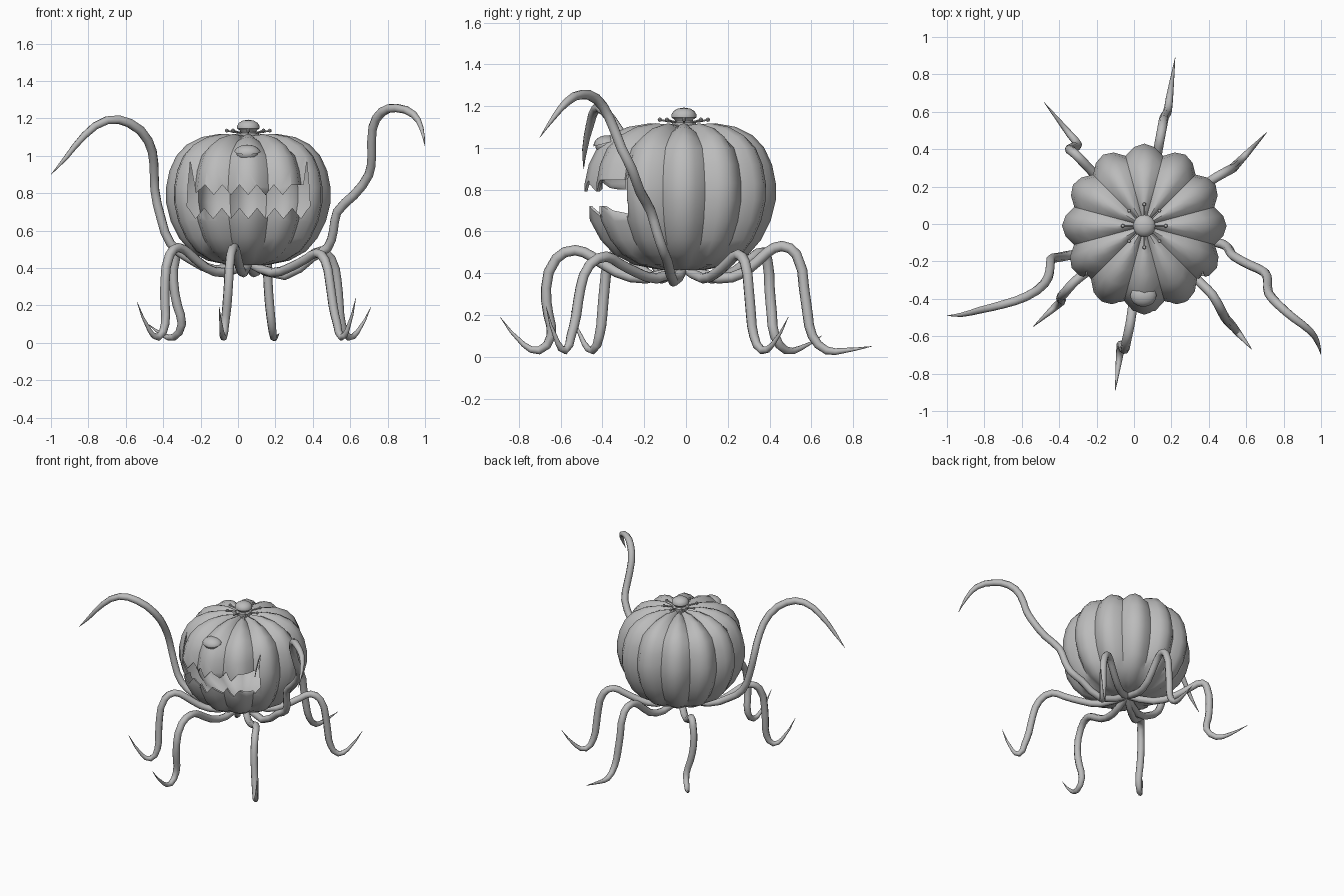
import bpy, bmesh, math
from mathutils import Vector

if "Cube" in bpy.data.objects:
    bpy.data.objects.remove(bpy.data.objects["Cube"])

CX, CY = 0.055, -0.01          # pumpkin axis
grey = bpy.data.materials.new("plain grey")
grey.diffuse_color = (0.5, 0.5, 0.5, 1)
grey.use_nodes = True
grey.node_tree.nodes["Principled BSDF"].inputs["Base Color"].default_value = grey.diffuse_color


def finish(ob, angle=40):
    ob.data.materials.clear()
    ob.data.materials.append(grey)
    bpy.ops.object.select_all(action='DESELECT')
    ob.select_set(True)
    bpy.context.view_layer.objects.active = ob
    bpy.ops.object.shade_smooth_by_angle(angle=math.radians(angle))
    return ob


def from_bmesh(name, bm):
    bmesh.ops.recalc_face_normals(bm, faces=bm.faces)
    me = bpy.data.meshes.new(name)
    bm.to_mesh(me)
    bm.free()
    ob = bpy.data.objects.new(name, me)
    bpy.context.collection.objects.link(ob)
    return ob


def lathe(name, profile, segs, shape=lambda r, z, a: (r, z)):
    """Revolve (radius, z) points; first and last points are poles."""
    bm = bmesh.new()
    rings = []
    for r, z in profile[1:-1]:
        ring = []
        for i in range(segs):
            a = 2 * math.pi * i / segs
            rr, zz = shape(r, z, a)
            ring.append(bm.verts.new((rr * math.cos(a), rr * math.sin(a), zz)))
        rings.append(ring)
    ends = [bm.verts.new((0, 0, profile[k][1])) for k in (0, -1)]
    for i in range(segs):
        j = (i + 1) % segs
        for lo, hi in zip(rings, rings[1:]):
            bm.faces.new((lo[i], lo[j], hi[j], hi[i]))
        bm.faces.new((ends[0], rings[0][j], rings[0][i]))
        bm.faces.new((ends[1], rings[-1][i], rings[-1][j]))
    return from_bmesh(name, bm)


# Ribbed hollow pumpkin with twelve soft lobes
def ribs(r, z, a):
    lobe = abs(math.cos(6 * a))
    front = 1 + 0.08 * max(0, -math.sin(a)) ** 2
    drop = 0.025 * (1 - lobe) * (1 if z > 1.04 else 0)
    return r * (0.88 + 0.12 * lobe) * front, z - drop


body = lathe("pumpkin_body", [
    (0, .43), (.10, .415), (.22, .44), (.31, .49), (.37, .56), (.415, .65),
    (.44, .75), (.44, .83), (.422, .92), (.385, 1.0), (.33, 1.06),
    (.25, 1.10), (.15, 1.118), (.07, 1.11), (0, 1.105)], 48, ribs)
body.location = (CX, CY, 0)

# Jagged mouth outline, swept backwards as a cutter
outline = [(-.255, .97), (-.268, .83), (-.272, .73), (-.25, .70)]
for k in range(-3, 4):                                   # lower teeth
    x = CX + .094 * k
    outline += [(x, .665), (x + .047, .722)] if k < 3 else [(x, .665)]
outline += [(.36, .70), (.385, .73), (.38, .83), (.368, .97), (.345, .80)]
for k in range(3, -4, -1):                               # upper teeth
    x = CX + .092 * k
    outline += [(x + .045, .845), (x, .79)] if k < 3 else [(x + .02, .845)]
outline[-1] = (-.225, .80)
bm = bmesh.new()
front = bm.faces.new([bm.verts.new((x, -1, z)) for x, z in outline])
ext = bmesh.ops.extrude_face_region(bm, geom=[front])
for v in ext["geom"]:
    if isinstance(v, bmesh.types.BMVert):
        v.co.y = -.14
cutter = from_bmesh("mouth_cutter", bm)
cutter.hide_render = True
cutter.hide_set(True)

shell = body.modifiers.new("shell", 'SOLIDIFY')
shell.thickness = 0.012
shell.offset = -1
cut = body.modifiers.new("mouth", 'BOOLEAN')
cut.operation, cut.solver, cut.object = 'DIFFERENCE', 'EXACT', cutter
finish(body)
bpy.ops.object.modifier_apply(modifier=shell.name)
bpy.ops.object.modifier_apply(modifier=cut.name)
bpy.data.objects.remove(cutter)
finish(body, 58)


# Eyeball with an upper lid, sunk into the front lobe
def ball(name, loc, r, scale=(1, 1, 1), segs=16):
    bpy.ops.mesh.primitive_uv_sphere_add(segments=segs, ring_count=segs // 2,
                                         radius=r, location=loc)
    ob = bpy.context.object
    ob.name, ob.scale = name, scale
    return finish(ob)


ball("eyeball", (CX - .005, -.385, 1.012), .056, (1.05, .9, .72))
bm = bmesh.new()
bmesh.ops.create_uvsphere(bm, u_segments=16, v_segments=12, radius=.066)
bmesh.ops.bisect_plane(bm, geom=bm.verts[:] + bm.edges[:] + bm.faces[:],
                       plane_co=(0, 0, .016), plane_no=(0, .35, -1),
                       clear_outer=True)
lid = from_bmesh("eyelid", bm)
lid.location = (CX - .005, -.38, 1.012)
lid.scale = (1.1, .95, .72)
finish(lid)

# Crown cap
cap = lathe("crown_cap", [(0, 1.09), (.055, 1.09), (.058, 1.122),
                          (.042, 1.128), (.045, 1.136), (.06, 1.146),
                          (.06, 1.16), (.05, 1.176), (.03, 1.188),
                          (0, 1.193)], 16)
cap.location = (CX, CY, 0)
finish(cap)


# Round tubes that follow a smooth path
def tube(name, pts, radius, radii, sides=2, res=2):
    cu = bpy.data.curves.new(name, 'CURVE')
    cu.dimensions, cu.bevel_depth = '3D', radius
    cu.bevel_resolution, cu.resolution_u, cu.use_fill_caps = sides, res, True
    sp = cu.splines.new('BEZIER')
    sp.bezier_points.add(len(pts) - 1)
    for bp, p, r in zip(sp.bezier_points, pts, radii):
        bp.co, bp.radius = p, r
        bp.handle_left_type = bp.handle_right_type = 'AUTO'
    ob = bpy.data.objects.new(name, cu)
    bpy.context.collection.objects.link(ob)
    bpy.ops.object.select_all(action='DESELECT')
    ob.select_set(True)
    bpy.context.view_layer.objects.active = ob
    bpy.ops.object.convert(target='MESH')
    return finish(bpy.context.object, 50)


# Ring of stamens round the cap
for k in range(8):
    a = math.pi * k / 4
    c, s = math.cos(a), math.sin(a)
    pts = [(CX + r * c, CY + r * s, z)
           for r, z in ((.04, 1.122), (.08, 1.127), (.115, 1.135))]
    tube(f"stamen_{k}", pts, .005, (1, 1, 1), 1, 1)
    ball(f"stamen_tip_{k}", pts[-1], .0105, segs=8)


def tentacle(name, pts):
    n = len(pts)
    radii = [1] * (n - 4) + [.92, .78, .5, .04]
    tube(name, pts, .025, radii)


# Six walking legs: hub, dip, knee, shin, ankle, upturned tip
def leg(name, knee, shin, ankle, tip):
    hub, knee, tip = Vector((CX, CY, .43)), Vector(knee), Vector(tip)
    at = lambda p, z: Vector((p[0], p[1], z))
    shin, ankle = at(shin, .33), at(ankle, .1)
    kz, tz = knee.z, tip.z
    tentacle(name, [
        hub, at(hub.lerp(knee, .35), .375), at(hub.lerp(knee, .62), .405),
        at(hub.lerp(knee, .85), kz - .03), knee,
        at(knee.lerp(shin, .65), kz - .04), shin,
        at(shin.lerp(ankle, .45), .2), ankle,
        at(ankle.lerp(tip, .24), .03),
        at(ankle.lerp(tip, .54), .03 + .2 * max(0, tz - .05)), tip])


leg("front_leg", (-.02, -.53, .51), (-.05, -.67), (-.07, -.645), (-.1, -.89, .19))
leg("back_leg", (.14, .46, .53), (.16, .565), (.18, .605), (.22, .89, .05))
leg("back_right_leg", (.44, .25, .49), (.53, .3), (.555, .325), (.71, .49, .19))
leg("back_left_leg", (-.31, .37, .5), (-.345, .4), (-.3, .425), (-.48, .65, .1))
leg("front_left_leg", (-.32, -.31, .51), (-.39, -.39), (-.39, -.415), (-.54, -.55, .22))
leg("front_right_leg", (.42, -.38, .48), (.49, -.505), (.53, -.55), (.63, -.67, .24))

# Two raised arms
tentacle("left_arm", [
    (CX, CY, .43), (-.12, -.1, .39), (-.26, -.15, .45), (-.36, -.17, .53),
    (-.41, -.18, .66), (-.445, -.19, .82), (-.45, -.25, .96),
    (-.48, -.32, 1.08), (-.58, -.39, 1.175), (-.70, -.43, 1.19),
    (-.82, -.46, 1.11), (-.92, -.485, .99), (-1, -.49, .9)])
tentacle("right_arm", [
    (CX, CY, .43), (.25, -.06, .36), (.4, -.09, .46), (.48, -.11, .51),
    (.51, -.14, .6), (.53, -.17, .7), (.62, -.22, .79), (.7, -.26, .9),
    (.715, -.31, 1.0), (.72, -.37, 1.15), (.77, -.43, 1.235),
    (.85, -.5, 1.255), (.94, -.57, 1.22), (.98, -.63, 1.15), (1, -.7, 1.05)])
